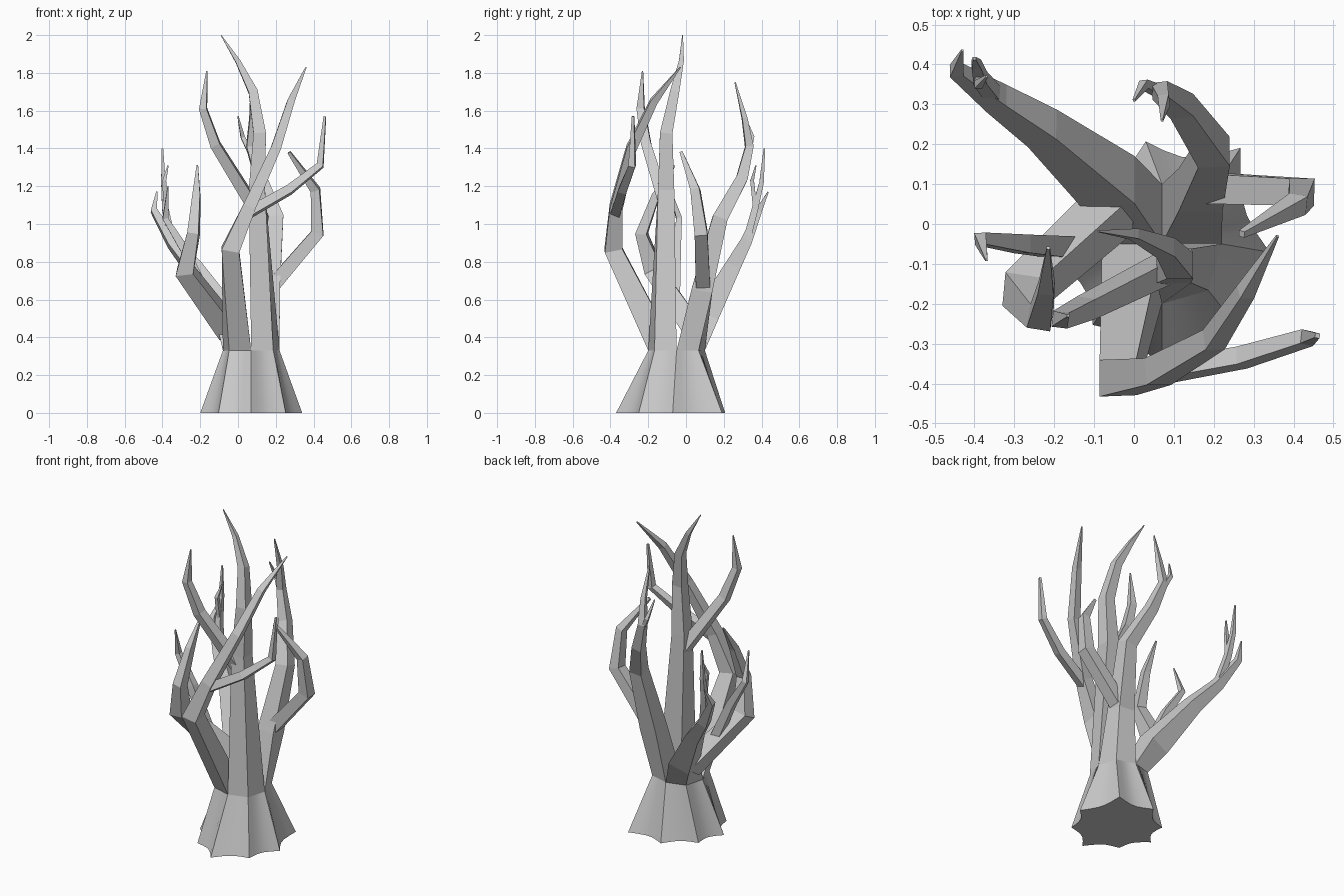
import bpy, bmesh, math
from mathutils import Vector

TOP = Vector((0.07, -0.05, 0.33))   # centre of the trunk top
FOOT = Vector((0.07, -0.08, 0.0))   # centre of the trunk foot
HALF, CORNER = 0.075, 0.165         # quarter half width, corner radius at the top


def finish(bm, name):
    bmesh.ops.recalc_face_normals(bm, faces=bm.faces[:])
    me = bpy.data.meshes.new(name)
    bm.to_mesh(me)
    bm.free()
    ob = bpy.data.objects.new(name, me)
    bpy.context.collection.objects.link(ob)
    return ob


def loft(bm, rings):
    rings = [[bm.verts.new(p) for p in r] for r in rings]
    sides = []
    for a, b in zip(rings, rings[1:]):
        for i in range(len(a)):
            j = (i + 1) % len(a)
            sides.append(bm.faces.new((a[i], a[j], b[j], b[i])))
    bm.faces.new(rings[0][::-1])
    bm.faces.new(rings[-1])
    return sides


def branch(name, pts, quarter=None):
    """Tapered four-sided limb through (x, y, z, half width) points.
    quarter = (sx, sy) roots it on one quarter of the trunk top."""
    if quarter:
        pts = [(TOP.x + quarter[0] * HALF, TOP.y + quarter[1] * HALF, TOP.z, HALF)] + pts
    P = [Vector(p[:3]) for p in pts]
    u, rings = Vector((1, 0, 0)), []
    for i, p in enumerate(P):
        before = (p - P[i - 1]).normalized() if i else Vector()
        after = (P[i + 1] - p).normalized() if i < len(P) - 1 else Vector()
        t = (before + after).normalized()
        if i == 0 and quarter:
            t = Vector((0, 0, 1))
        u = (u - t * u.dot(t)).normalized()
        v = t.cross(u)
        w = pts[i][3]
        ring = [p + (u * a + v * b) * w
                for a, b in ((1, 1), (-1, 1), (-1, -1), (1, -1))]
        if i == 0 and quarter:      # pull the outer corner onto the trunk rim
            ring = [TOP + (q - TOP).normalized() * min((q - TOP).length, CORNER)
                    for q in ring]
        rings.append(ring)
    bm = bmesh.new()
    loft(bm, rings)
    return finish(bm, name)


# Fluted trunk base: eight pointed ridges with smooth hollows between
SEG = 5
foot_ridges = [(98, 0.29), (143, 0.265), (182, 0.27), (225, 0.245),
               (270, 0.29), (317, 0.25), (2, 0.27), (54, 0.335)]
top_ridges = [(90 + 45 * k, CORNER if k % 2 else 2 * HALF) for k in range(8)]


def trunk_ring(centre, ridges, depth):
    pts = [Vector((math.cos(math.radians(a)), math.sin(math.radians(a)), 0)) * r
           for a, r in ridges]
    return [centre + pts[k].lerp(pts[(k + 1) % 8], s / SEG)
            * (1 - depth * math.sin(math.pi * s / SEG))
            for k in range(8) for s in range(SEG)]


bm = bmesh.new()
for f in loft(bm, [trunk_ring(FOOT, foot_ridges, 0.12), trunk_ring(TOP, top_ridges, 0)]):
    f.smooth = True
bm.verts.index_update()
for e in bm.edges:
    a, b = e.verts
    e.smooth = abs(a.co.z - b.co.z) > 0.1 and min(a.index, b.index) % SEG != 0
finish(bm, "trunk_base")

# Tall central limb and its left fork
branch("centre_limb", [(0.10, -0.105, 1.18, 0.043),
                       (0.115, -0.105, 1.48, 0.033), (0.08, -0.06, 1.70, 0.024),
                       (0.0, -0.025, 1.86, 0.013), (-0.09, -0.018, 2.0, 0.002)], (1, -1))
branch("centre_fork", [(0.09, -0.105, 1.08, 0.032), (-0.12, -0.21, 1.42, 0.026),
                       (-0.185, -0.24, 1.61, 0.020), (-0.165, -0.23, 1.81, 0.003)])

# Front limb and its right fork
branch("front_limb", [(-0.04, -0.385, 0.865, 0.047),
                      (0.06, -0.37, 1.09, 0.034), (0.20, -0.29, 1.40, 0.026),
                      (0.28, -0.17, 1.65, 0.019), (0.36, -0.03, 1.83, 0.003)], (-1, -1))
branch("front_fork", [(0.04, -0.375, 1.05, 0.026), (0.27, -0.335, 1.18, 0.023),
                      (0.435, -0.285, 1.31, 0.018), (0.46, -0.28, 1.57, 0.006)])

# Back right limb, its outer fork and twig
branch("back_right_limb", [(0.167, 0.085, 0.65, 0.055),
                           (0.20, 0.18, 1.03, 0.040), (0.12, 0.295, 1.24, 0.030),
                           (0.065, 0.335, 1.41, 0.021), (0.075, 0.31, 1.56, 0.014),
                           (0.07, 0.26, 1.75, 0.003)], (1, 1))
branch("right_fork", [(0.18, 0.09, 0.67, 0.038), (0.42, 0.08, 0.95, 0.034),
                      (0.41, 0.05, 1.18, 0.024), (0.27, -0.025, 1.38, 0.008)])
branch("back_right_twig", [(0.07, 0.33, 1.37, 0.014), (0.025, 0.35, 1.46, 0.011),
                           (0.0, 0.31, 1.57, 0.003)])

# Back left limb with its twigs
branch("back_left_limb", [(-0.06, 0.10, 0.50, 0.066),
                          (-0.23, 0.24, 0.76, 0.042), (-0.345, 0.315, 0.90, 0.030),
                          (-0.445, 0.385, 1.07, 0.017), (-0.43, 0.435, 1.17, 0.003)], (-1, 1))
branch("back_left_fork", [(-0.35, 0.32, 0.91, 0.020), (-0.385, 0.365, 1.08, 0.017),
                          (-0.395, 0.40, 1.22, 0.012), (-0.40, 0.415, 1.40, 0.004)])
branch("back_left_twig", [(-0.385, 0.365, 1.09, 0.011), (-0.39, 0.35, 1.23, 0.010),
                          (-0.37, 0.37, 1.31, 0.003)])

# Left limb and its outer fork
branch("left_limb", [(-0.05, 0.04, 0.44, 0.056), (-0.28, -0.17, 0.75, 0.047),
                     (-0.235, -0.235, 0.95, 0.030), (-0.22, -0.16, 1.15, 0.020),
                     (-0.215, -0.06, 1.31, 0.004)])
branch("left_fork", [(-0.16, -0.06, 0.60, 0.028), (-0.28, -0.05, 0.86, 0.023),
                     (-0.385, -0.037, 1.03, 0.015), (-0.37, -0.09, 1.20, 0.003)])
